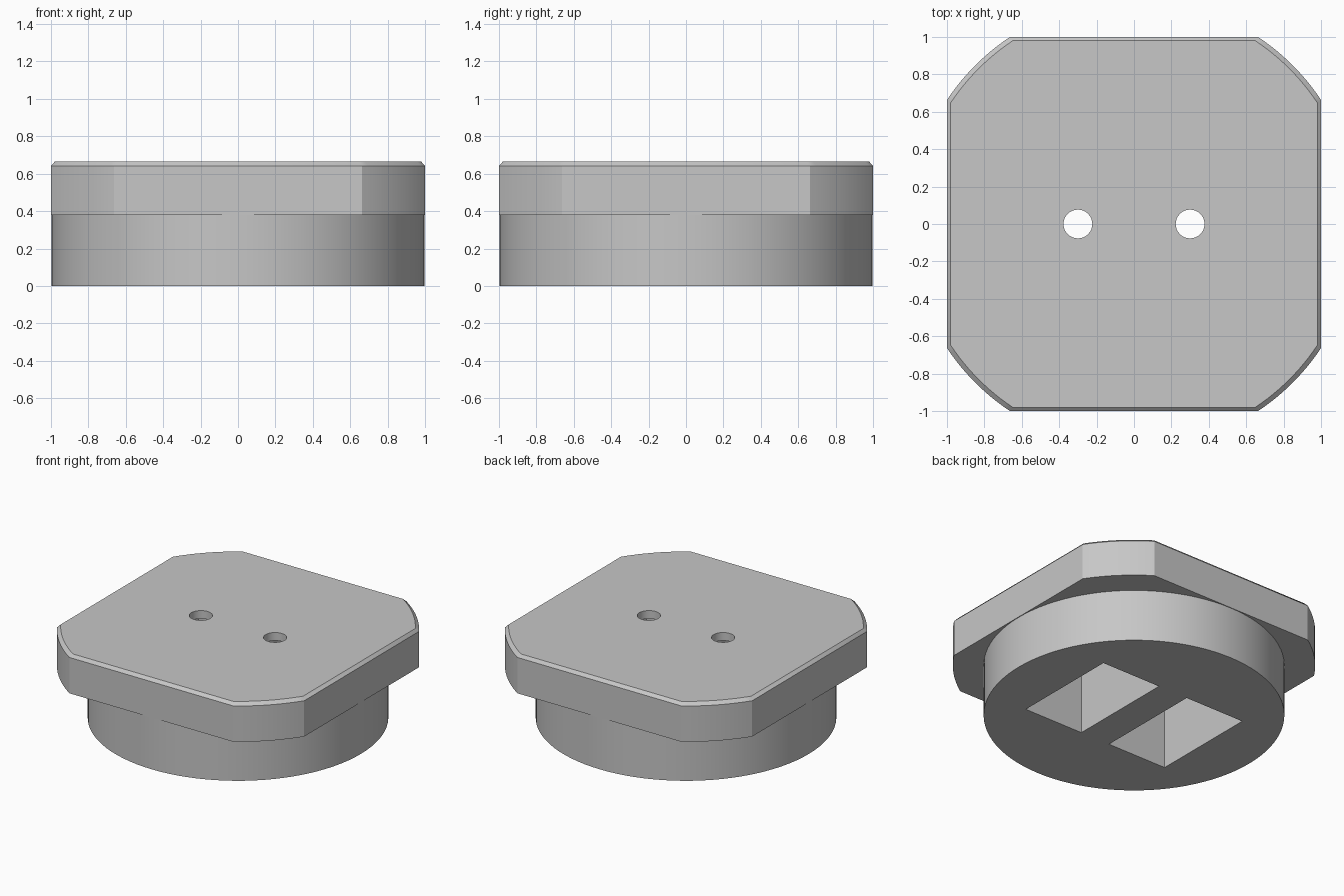
import bpy
import bmesh
from math import sin, cos, acos, pi, radians

old = bpy.data.objects.get("Cube")
if old:
    bpy.data.objects.remove(old, do_unlink=True)

grey = bpy.data.materials.new("light grey")
grey.use_nodes = True
COLOUR = (0.57, 0.57, 0.57, 1)
grey.diffuse_color = COLOUR
grey.node_tree.nodes["Principled BSDF"].inputs["Base Color"].default_value = COLOUR


def circle(radius, count, cx=0):
    return [(cx + radius * cos(2 * pi * i / count), radius * sin(2 * pi * i / count))
            for i in range(count)]


def rounded_square(half, radius, steps=12):
    """Square whose corners are trimmed by a larger circle."""
    start = acos(half / radius)
    sweep = pi / 2 - 2 * start
    return [(radius * cos(q * pi / 2 + start + sweep * i / steps),
             radius * sin(q * pi / 2 + start + sweep * i / steps))
            for q in range(4) for i in range(steps + 1)]


def loft(name, rings):
    """Closed solid through (outline, height) rings."""
    bm = bmesh.new()
    loops = [[bm.verts.new((x, y, z)) for x, y in outline] for outline, z in rings]
    n = len(loops[0])
    for low, high in zip(loops, loops[1:]):
        for i in range(n):
            j = (i + 1) % n
            bm.faces.new((low[i], low[j], high[j], high[i]))
    bm.faces.new(loops[0][::-1])
    bm.faces.new(loops[-1])
    mesh = bpy.data.meshes.new(name)
    bm.to_mesh(mesh)
    bm.free()
    mesh.materials.append(grey)
    obj = bpy.data.objects.new(name, mesh)
    bpy.context.collection.objects.link(obj)
    return obj


def combine(target, other, operation):
    bpy.context.view_layer.objects.active = target
    mod = target.modifiers.new(operation.lower(), "BOOLEAN")
    mod.operation = operation
    mod.solver = "EXACT"
    mod.object = other
    bpy.ops.object.modifier_apply(modifier=mod.name)
    bpy.data.objects.remove(other, do_unlink=True)


# Chamfered plate on a round plug
body = loft("plug_cap", [(rounded_square(1, 1.2), 0.38),
                         (rounded_square(1, 1.2), 0.642),
                         (rounded_square(0.98, 1.175), 0.664)])
plug = loft("round_plug", [(circle(0.996, 96), 0), (circle(0.996, 96), 0.5)])
combine(body, plug, "UNION")

# Deep pockets from below, each opened to the top by a round hole
for side in (-1, 1):
    x0, x1 = sorted((side * 0.12, side * 0.6))
    box = [(x0, -0.4), (x1, -0.4), (x1, 0.4), (x0, 0.4)]
    combine(body, loft("pocket_cutter", [(box, -0.1), (box, 0.605)]), "DIFFERENCE")
    hole = circle(0.077, 32, side * 0.3)
    combine(body, loft("hole_cutter", [(hole, 0.5), (hole, 0.8)]), "DIFFERENCE")

# Smooth round walls, crisp edges
bpy.ops.object.select_all(action="DESELECT")
body.select_set(True)
bpy.context.view_layer.objects.active = body
bpy.ops.object.shade_smooth_by_angle(angle=radians(25))
